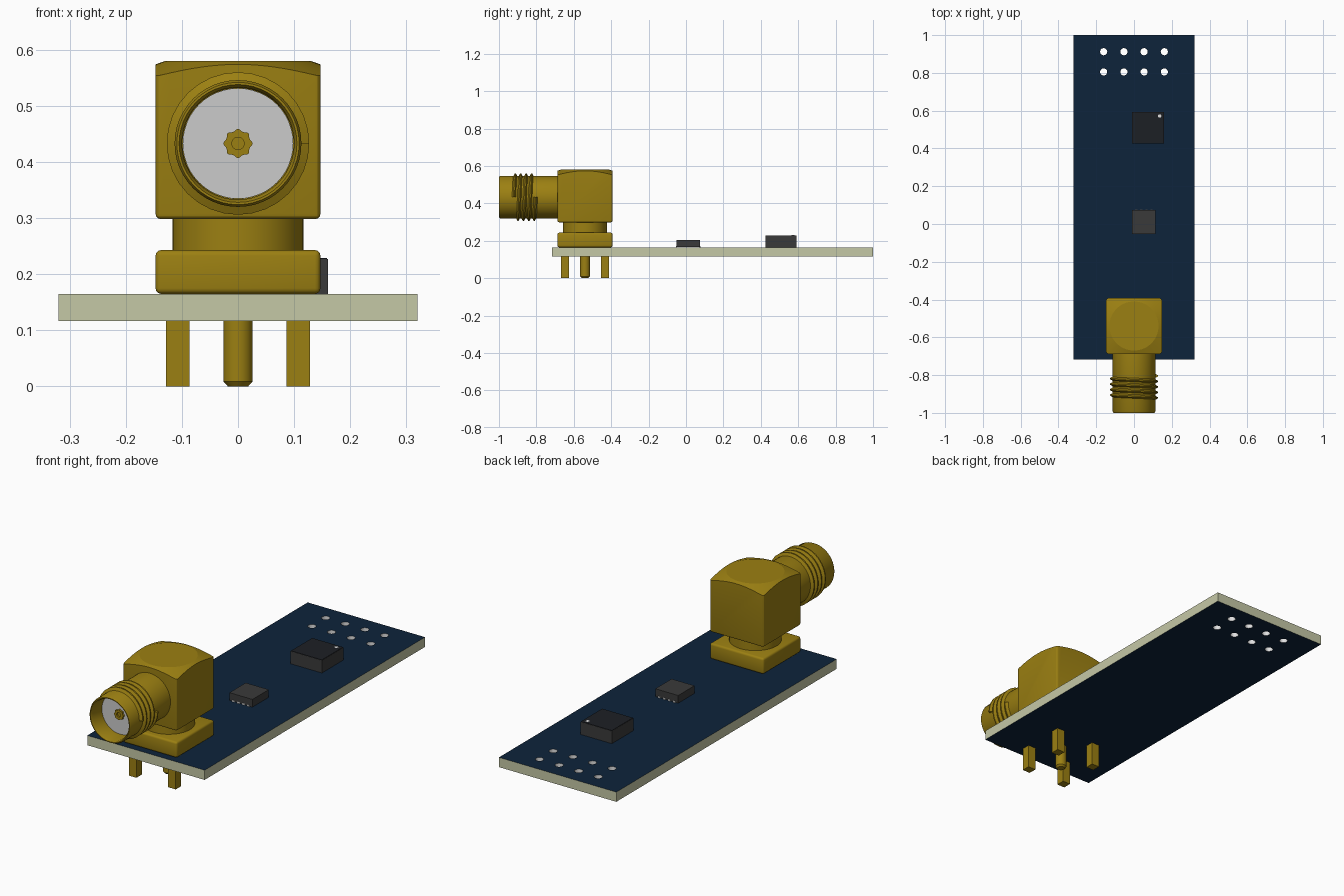
import bpy, bmesh, math
from mathutils import Matrix, Vector

cube = bpy.data.objects.get("Cube")
if cube:
    bpy.data.objects.remove(cube, do_unlink=True)


def material(name, rgb):
    m = bpy.data.materials.new(name)
    m.use_nodes = True
    m.diffuse_color = (*rgb, 1)
    m.node_tree.nodes["Principled BSDF"].inputs["Base Color"].default_value = (*rgb, 1)
    return m


GOLD = material("gold", (0.33, 0.215, 0.006))
NAVY = material("navy", (0.004, 0.017, 0.044))
BEIGE = material("beige", (0.56, 0.58, 0.38))
SILVER = material("silver", (0.75, 0.75, 0.75))
INSULATOR = material("light grey", (0.6, 0.6, 0.6))
CHIP = material("dark grey", (0.042, 0.042, 0.042))
BLACK = material("near black", (0.012, 0.014, 0.018))

CY = -0.54      # connector centre, depth
CZ = 0.433      # barrel axis height
TOP = 0.165     # board surface height


def finish(bm, name, mat, smooth=True):
    bmesh.ops.remove_doubles(bm, verts=bm.verts, dist=1e-5)
    bmesh.ops.recalc_face_normals(bm, faces=bm.faces)
    mesh = bpy.data.meshes.new(name)
    bm.to_mesh(mesh)
    bm.free()
    ob = bpy.data.objects.new(name, mesh)
    bpy.context.collection.objects.link(ob)
    mesh.materials.append(mat)
    if smooth:
        bpy.ops.object.select_all(action="DESELECT")
        ob.select_set(True)
        bpy.context.view_layer.objects.active = ob
        bpy.ops.object.shade_smooth_by_angle(angle=math.radians(30))
    return ob


def box(name, lo, hi, mat, bevel=0.0):
    lo, hi = Vector(lo), Vector(hi)
    bm = bmesh.new()
    bmesh.ops.create_cube(bm, size=1, matrix=Matrix.Translation((lo + hi) / 2)
                          @ Matrix.Diagonal((*(hi - lo), 1)))
    if bevel:
        bmesh.ops.bevel(bm, geom=bm.edges[:], offset=bevel, segments=3,
                        profile=0.5, affect="EDGES")
    return finish(bm, name, mat, bevel > 0)


def lathe(name, profile, mat, axis="z", centre=(0, 0, 0), n=48, lobes=0):
    """Revolve (radius, height) points about a z or y axis."""
    bm = bmesh.new()
    rings = []
    for r, h in profile:
        ring = []
        for i in range(n):
            a = math.tau * i / n
            k = r * (1 + 0.08 * math.cos(lobes * a)) if lobes and r > 0.02 else r
            u, v = k * math.cos(a), k * math.sin(a)
            p = (u, v, h) if axis == "z" else (u, h, v)
            ring.append(bm.verts.new(Vector(p) + Vector(centre)))
        rings.append(ring)
    for A, B in zip(rings, rings[1:]):
        for i in range(n):
            j = (i + 1) % n
            bm.faces.new((A[i], A[j], B[j], B[i]))
    return finish(bm, name, mat)


# Circuit board: flat outline with two rows of plated holes
curve = bpy.data.curves.new("board_outline", "CURVE")
curve.dimensions = "2D"
curve.fill_mode = "BOTH"
curve.extrude = 0.024


def outline(points):
    s = curve.splines.new("POLY")
    s.points.add(len(points) - 1)
    for p, (x, y) in zip(s.points, points):
        p.co = (x, y, 0, 1)
    s.use_cyclic_u = True


outline([(-0.32, -0.717), (0.32, -0.717), (0.32, 1), (-0.32, 1)])
for y in (0.805, 0.912):
    for k in range(4):
        x = 0.107 * (k - 1.5)
        outline([(x + 0.019 * math.cos(math.tau * i / 20),
                  y + 0.019 * math.sin(math.tau * i / 20)) for i in range(20)])
helper = bpy.data.objects.new("board_outline", curve)
bpy.context.collection.objects.link(helper)
graph = bpy.context.evaluated_depsgraph_get()
flat = bpy.data.meshes.new_from_object(helper.evaluated_get(graph))
bm = bmesh.new()
bm.from_mesh(flat)
bpy.data.objects.remove(helper)
bmesh.ops.translate(bm, verts=bm.verts, vec=(0, 0, TOP - 0.024))
for f in bm.faces:
    f.material_index = 0
    f.smooth = False
board = finish(bm, "circuit_board", NAVY, False)
board.data.materials.append(BEIGE)
board.data.materials.append(SILVER)
for f in board.data.polygons:
    if abs(f.normal.z) < 0.5:
        c = f.center
        in_hole = abs(c.x) < 0.3 and 0.7 < c.y < 0.97
        f.material_index = 2 if in_hole else 1

# Connector base, neck and elbow block
box("connector_base", (-0.147, CY - 0.147, TOP), (0.147, CY + 0.147, 0.243), GOLD, 0.01)
lathe("connector_neck", [(0, 0.23), (0.117, 0.23), (0.117, 0.31), (0, 0.31)],
      GOLD, centre=(0, CY, 0))
block = box("elbow_block", (-0.147, CY - 0.147, 0.298), (0.147, CY + 0.147, 0.6), GOLD, 0.01)

# Conical chamfer on top of the elbow
cutter = lathe("chamfer_cutter", [(0, 0.2), (0.3, 0.2), (0.3, 0.52), (0.13, 0.58), (0, 0.58)],
               GOLD, centre=(0, CY, 0), n=64)
cutter.hide_render = True
mod = block.modifiers.new("chamfer", "BOOLEAN")
mod.operation = "INTERSECT"
mod.solver = "EXACT"
mod.object = cutter
bpy.ops.object.select_all(action="DESELECT")
block.select_set(True)
bpy.context.view_layer.objects.active = block
bpy.ops.object.modifier_apply(modifier=mod.name)
bpy.data.objects.remove(cutter, do_unlink=True)
bpy.ops.object.shade_smooth_by_angle(angle=math.radians(15))

# Barrel with an open bore
AXIS = (0, 0, CZ)
lathe("barrel", [(0, -0.67), (0.113, -0.67), (0.113, -0.993), (0.109, -1), (0.105, -1),
                 (0.1, -0.99), (0.099, -0.91), (0, -0.91)], GOLD, "y", AXIS)
lathe("insulator", [(0, -0.905), (0.0985, -0.905), (0.0985, -0.92), (0, -0.92)],
      INSULATOR, "y", AXIS)
lathe("centre_socket", [(0, -0.91), (0.024, -0.91), (0.024, -0.93), (0.011, -0.93),
                        (0.011, -0.922), (0, -0.922)], GOLD, "y", AXIS, lobes=8)

# Helical thread: a ridge swept around the barrel
bm = bmesh.new()
turns, steps, pitch = 4, 32, 0.029
section = [(0.108, -0.013), (0.127, -0.003), (0.127, 0.003), (0.108, 0.013)]
last = None
for i in range(turns * steps + 1):
    a = math.tau * i / steps
    y = -0.92 + pitch * i / steps
    ring = [bm.verts.new((r * math.cos(a), y + d, CZ + r * math.sin(a))) for r, d in section]
    if last:
        for k in range(4):
            m = (k + 1) % 4
            bm.faces.new((last[k], last[m], ring[m], ring[k]))
    else:
        bm.faces.new(ring)
    last = ring
bm.faces.new(last)
finish(bm, "thread", GOLD)

# Mounting legs and signal pin
for side, sx in (("right", -1), ("left", 1)):
    for end, sy in (("front", -1), ("back", 1)):
        x, y = sx * 0.107, CY + sy * 0.107
        box(f"{end}_{side}_leg", (x - 0.021, y - 0.021, 0), (x + 0.021, y + 0.021, TOP), GOLD)
lathe("signal_pin", [(0, 0), (0.018, 0), (0.026, 0.009), (0.026, 0.15), (0, 0.15)],
      GOLD, centre=(0, CY, 0), n=32)

# Small chip with edge contacts
box("small_chip", (-0.01, -0.052, TOP + 0.002), (0.115, 0.075, 0.205), CHIP)
for k in range(4):
    x = 0.0525 + 0.027 * (k - 1.5)
    for end, y in (("front", -0.052), ("back", 0.075)):
        box(f"{end}_contact_{k + 1}", (x - 0.006, y - 0.002, TOP), (x + 0.006, y + 0.002, 0.173),
            SILVER)

# Large chip with a dark lid and an orientation dot
box("large_chip", (-0.01, 0.425, TOP), (0.16, 0.592, 0.227), CHIP)
box("large_chip_lid", (-0.009, 0.426, 0.226), (0.159, 0.591, 0.229), BLACK)
lathe("orientation_dot", [(0, 0.228), (0.009, 0.228), (0.009, 0.23), (0, 0.23)],
      SILVER, centre=(0.136, 0.572, 0), n=16)
